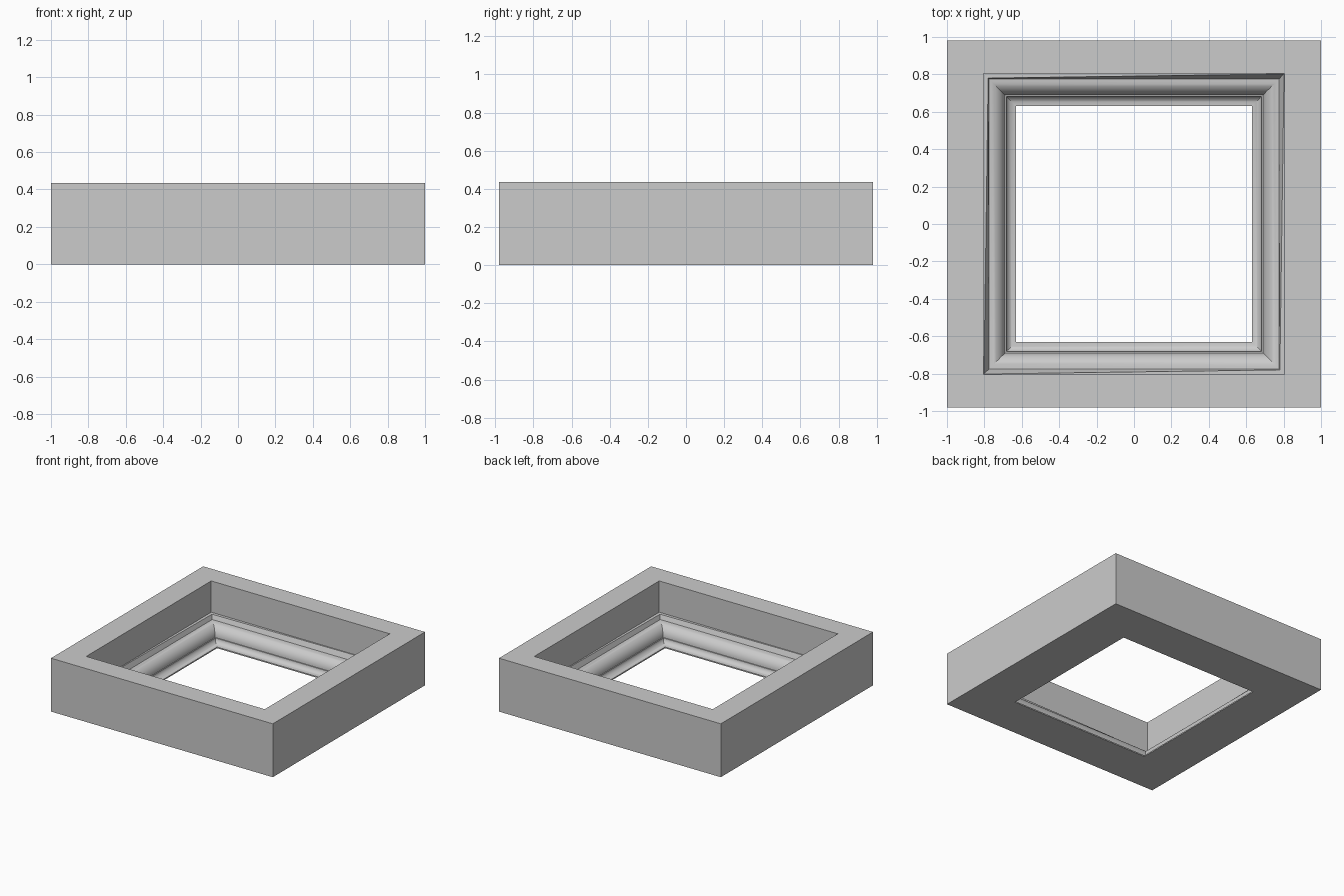
import bpy, bmesh, math

cube = bpy.data.objects.get("Cube")
if cube:
    bpy.data.objects.remove(cube, do_unlink=True)

# Single grey material
grey = bpy.data.materials.new("plain_grey")
grey.use_nodes = True
colour = (0.6, 0.6, 0.6, 1)
grey.diffuse_color = colour
grey.node_tree.nodes["Principled BSDF"].inputs["Base Color"].default_value = colour

HEIGHT = 0.435
STEPS = 10
CORNERS = [(-1, -1), (1, -1), (1, 1), (-1, 1)]


def ring(bm, half_x, half_y, z, skew=0):
    """Rectangular loop; skew widens it along one diagonal."""
    verts = []
    for sx, sy in CORNERS:
        extra = skew if sx == sy else 0
        verts.append(bm.verts.new((sx * (half_x + extra), sy * (half_y + extra), z)))
    return verts


bm = bmesh.new()

# Outer box and straight upper wall of the opening
rings = [ring(bm, 1, 0.98, 0), ring(bm, 1, 0.98, HEIGHT)]
for half, z in [(0.805, HEIGHT), (0.805, 0.18)]:
    rings.append(ring(bm, half, half, z))

# Narrow ledge, slightly out of square with the wall
rings.append(ring(bm, 0.78, 0.78, 0.18, skew=0.022))
rings.append(ring(bm, 0.775, 0.775, 0.14))

# Rounded upper part of the moulding, then a small fillet
for i in range(1, STEPS + 1):
    t = math.pi / 2 * (1 - i / STEPS)
    half = 0.69 + 0.085 * (1 - math.cos(t))
    rings.append(ring(bm, half, half, 0.05 + 0.09 * math.sin(t)))

# Hollow lower part, flattening out to the lip
for i in range(STEPS + 1):
    t = math.pi / 2 * i / STEPS
    half = 0.63 + 0.053 * math.cos(t)
    rings.append(ring(bm, half, half, 0.05 - 0.04 * math.sin(t)))
rings.append(ring(bm, 0.63, 0.63, 0))

# Skin the loops, closing back across the flat underside
for a, b in zip(rings, rings[1:] + rings[:1]):
    for i in range(4):
        j = (i + 1) % 4
        bm.faces.new((a[i], a[j], b[j], b[i]))
bmesh.ops.recalc_face_normals(bm, faces=bm.faces)

mesh = bpy.data.meshes.new("moulded_frame")
bm.to_mesh(mesh)
bm.free()
mesh.materials.append(grey)
frame = bpy.data.objects.new("moulded_frame", mesh)
bpy.context.collection.objects.link(frame)

bpy.ops.object.select_all(action="DESELECT")
frame.select_set(True)
bpy.context.view_layer.objects.active = frame
bpy.ops.object.shade_smooth_by_angle(angle=math.radians(30))
